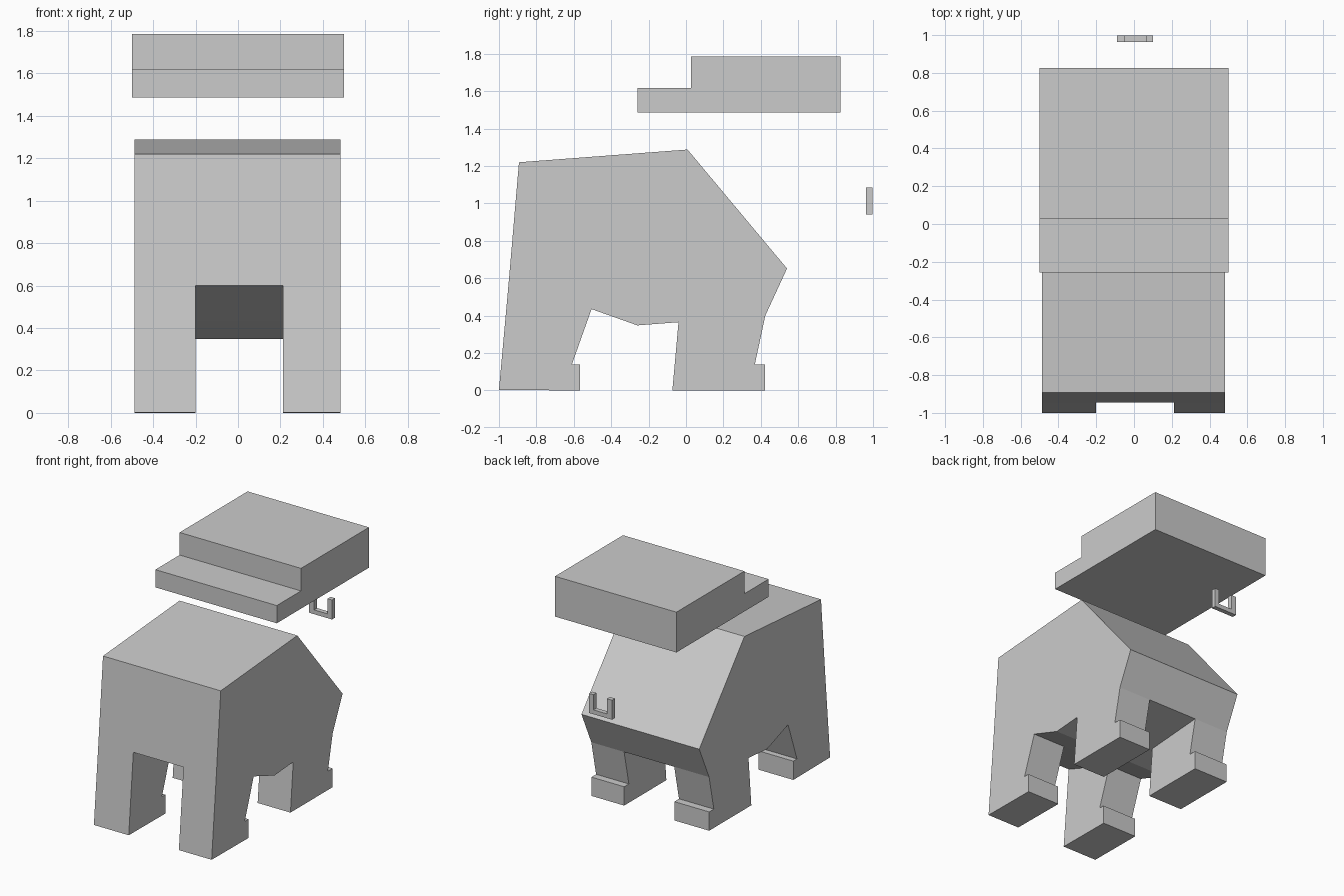
import bpy, bmesh

if "Cube" in bpy.data.objects:
    bpy.data.objects.remove(bpy.data.objects["Cube"])


def prism(bm, profile, x0, x1):
    """Extrude a (y, z) profile from x0 to x1 as a closed solid."""
    a = [bm.verts.new((x0, y, z)) for y, z in profile]
    b = [bm.verts.new((x1, y, z)) for y, z in profile]
    n = len(profile)
    bm.faces.new(a)
    bm.faces.new(b[::-1])
    for i in range(n):
        j = (i + 1) % n
        bm.faces.new((a[i], b[i], b[j], a[j]))


def build(name, cells):
    """Join touching prisms into one skin, dropping the shared inner walls."""
    bm = bmesh.new()
    for profile, x0, x1 in cells:
        prism(bm, profile, x0, x1)
    bmesh.ops.remove_doubles(bm, verts=bm.verts, dist=1e-4)
    groups = {}
    for f in bm.faces:
        groups.setdefault(frozenset(v.index for v in f.verts), []).append(f)
    bm.verts.index_update()
    groups = {}
    for f in bm.faces:
        groups.setdefault(frozenset(v.index for v in f.verts), []).append(f)
    inner = [f for g in groups.values() if len(g) > 1 for f in g]
    bmesh.ops.delete(bm, geom=inner, context='FACES')
    bmesh.ops.dissolve_limit(bm, angle_limit=0.001, verts=bm.verts, edges=bm.edges)
    bmesh.ops.recalc_face_normals(bm, faces=bm.faces)
    mesh = bpy.data.meshes.new(name)
    bm.to_mesh(mesh)
    bm.free()
    obj = bpy.data.objects.new(name, mesh)
    bpy.context.collection.objects.link(obj)
    return obj


# Body: torso across three strips, legs only on the outer two
torso = [(-0.946, 0.6), (-0.893, 1.22), (0.008, 1.288), (0.54, 0.652),
         (0.424, 0.4), (-0.04, 0.365), (-0.26, 0.348), (-0.505, 0.435)]
front_leg = [(-0.946, 0.6), (-0.505, 0.435), (-0.61, 0.14), (-0.567, 0.14),
             (-0.567, 0), (-1, 0.003)]
back_leg = [(-0.04, 0.365), (0.424, 0.4), (0.368, 0.14), (0.423, 0.14),
            (0.423, 0), (-0.073, 0)]
xs = [-0.487, -0.2, 0.213, 0.483]
cells = [(torso, xs[i], xs[i + 1]) for i in range(3)]
cells += [(leg, xs[i], xs[i + 1]) for i in (0, 2) for leg in (front_leg, back_leg)]
build("body_with_legs", cells)

# Head: stepped block floating above the body
head = [(-0.258, 1.485), (0.827, 1.485), (0.827, 1.785),
        (0.027, 1.785), (0.027, 1.617), (-0.258, 1.617)]
build("head", [(head, -0.5, 0.5)])

# Tail: small U-shaped bracket behind the body
def bar(z0, z1):
    return [(0.963, z0), (0.998, z0), (0.998, z1), (0.963, z1)]

tail_x = [-0.09, -0.047, 0.064, 0.1]
tail = [(bar(0.94, 0.972), tail_x[i], tail_x[i + 1]) for i in range(3)]
tail += [(bar(0.972, 1.085), tail_x[i], tail_x[i + 1]) for i in (0, 2)]
build("tail_bracket", tail)
